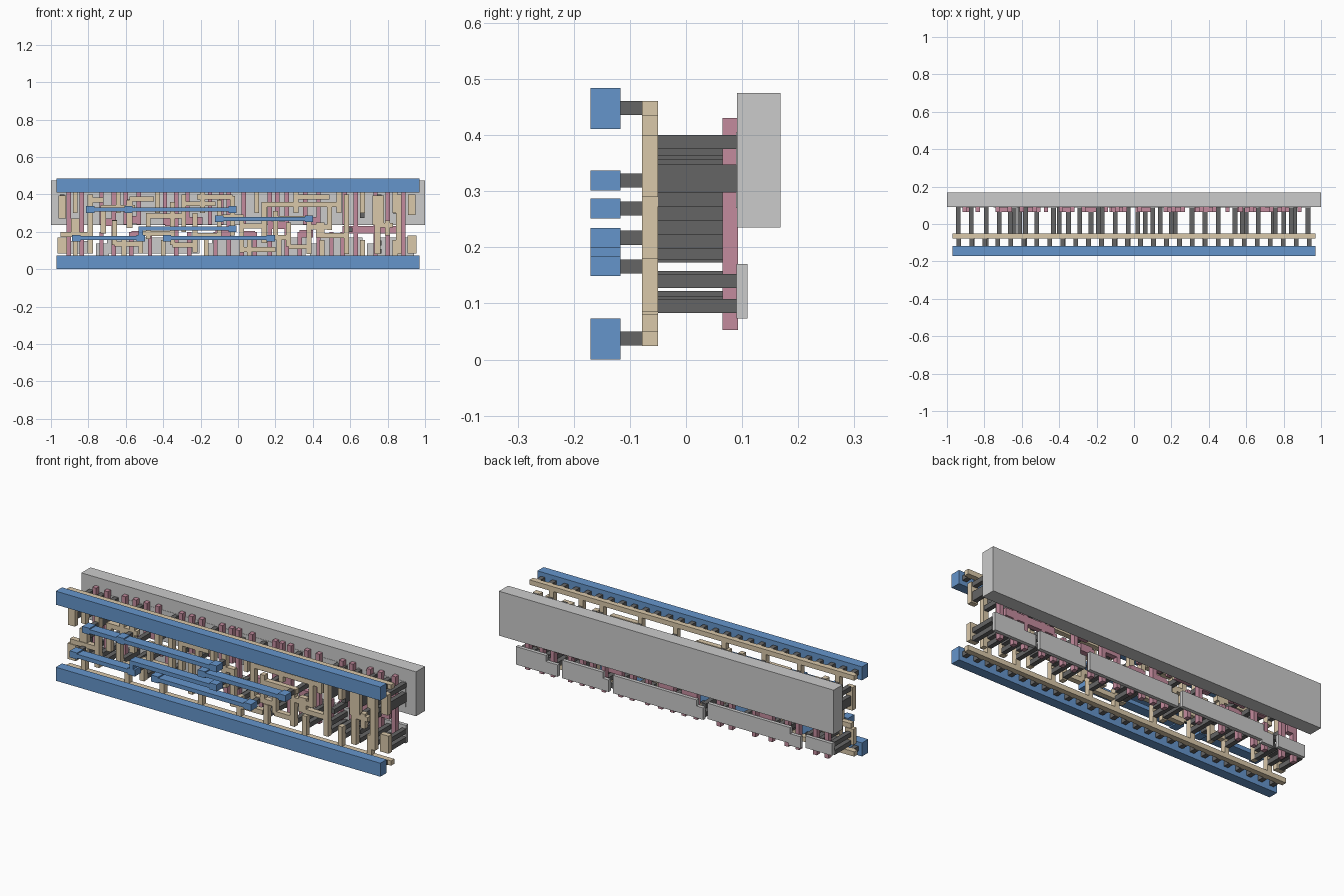
import bpy, bmesh


def material(name, rgb):
    m = bpy.data.materials.new(name)
    m.diffuse_color = (*rgb, 1)
    return m


BLUE = material("blue_metal", (0.13, 0.30, 0.60))
TAN = material("tan_strap", (0.70, 0.58, 0.40))
PINK = material("pink_gate", (0.55, 0.26, 0.34))
DARK = material("dark_plug", (0.13, 0.13, 0.13))


def layer(name, rects, y0, y1, mat=None):
    """Extrude flat x/z rectangles (x0, x1, z0, z1) between two depths."""
    bm = bmesh.new()
    for x0, x1, z0, z1 in rects:
        v = bmesh.ops.create_cube(bm, size=1)["verts"]
        bmesh.ops.scale(bm, vec=(x1 - x0, y1 - y0, z1 - z0), verts=v)
        bmesh.ops.translate(bm, vec=((x0 + x1) / 2, (y0 + y1) / 2, (z0 + z1) / 2), verts=v)
    me = bpy.data.meshes.new(name)
    bm.to_mesh(me)
    bm.free()
    ob = bpy.data.objects.new(name, me)
    bpy.context.collection.objects.link(ob)
    if mat:
        me.materials.append(mat)
    return ob


def vert(x, z0, z1, w=0.026):
    return (x - w / 2, x + w / 2, z0, z1)


def horiz(x0, x1, z, w=0.026):
    return (x0, x1, z - w / 2, z + w / 2)


def sq(x, z, w=0.025):
    return (x - w / 2, x + w / 2, z - w / 2, z + w / 2)


# Back slab and lower islands with stepped undersides
layer("back_slab", [(-1, 1, 0.235, 0.475)], 0.091, 0.168)
layer("lower_islands", [
    (0.76, 0.94, 0.073, 0.17), (0.69, 0.77, 0.073, 0.137),
    (0.42, 0.665, 0.073, 0.17), (0.385, 0.43, 0.073, 0.137),
    (-0.14, 0.36, 0.073, 0.17), (-0.18, -0.13, 0.073, 0.137),
    (-0.70, -0.205, 0.085, 0.17), (-0.76, -0.69, 0.073, 0.137),
    (-0.95, -0.79, 0.085, 0.15)], 0.09, 0.11)
layer("upper_islands", [
    (-0.95, -0.79, 0.295, 0.40), (-0.75, -0.20, 0.32, 0.405),
    (-0.17, 0.36, 0.28, 0.405), (0.40, 0.665, 0.27, 0.405),
    (0.70, 0.94, 0.27, 0.405)], 0.0895, 0.11)

# Pink gates: full height, upper only, lower only, and cross links
full = [-0.905, -0.835, -0.665, -0.33, -0.05, 0.17, 0.26, 0.43, 0.63, 0.735, 0.80, 0.885]
upper = [-0.73, -0.60, -0.53, -0.39, -0.27, -0.15, -0.09, 0.03, 0.21, 0.36, 0.57]
lower = [-0.73, -0.57, -0.47, -0.26, -0.12, 0.02, 0.09, 0.33, 0.50, 0.56]
gates = [vert(x, 0.053, 0.43, 0.023) for x in full]
gates += [vert(x, 0.24, 0.43, 0.023) for x in upper]
gates += [vert(x, 0.053, 0.20, 0.023) for x in lower]
gates += [horiz(a, b, z, 0.04) for a, b, z in [
    (0.56, 0.86, 0.21), (-0.905, -0.86, 0.22), (-0.73, -0.665, 0.25), (-0.60, -0.53, 0.265),
    (-0.57, -0.50, 0.185), (-0.39, -0.33, 0.25), (-0.27, -0.19, 0.26), (-0.12, -0.05, 0.19),
    (0.02, 0.09, 0.185), (0.17, 0.26, 0.235), (0.33, 0.40, 0.19), (0.36, 0.43, 0.26)]]
layer("gates", gates, 0.065, 0.0925, PINK)

# Tan straps: two rails, drops from the rails, and routing between them
straps = [horiz(-0.97, 0.97, 0.0375), horiz(-0.97, 0.97, 0.448)]
straps += [vert(x, 0.30, 0.44) for x in
           (-0.87, -0.64, -0.43, -0.19, 0.10, 0.31, 0.54, 0.665, 0.84)]
straps += [vert(x, 0.04, 0.155) for x in
           (-0.87, -0.61, -0.40, -0.17, 0.06, 0.22, 0.45, 0.665, 0.84)]
straps += [vert(x, a, b, w) for x, a, b, w in [
    (-0.94, 0.27, 0.395, 0.04), (-0.94, 0.085, 0.17, 0.05), (-0.87, 0.20, 0.27, 0.045),
    (-0.79, 0.085, 0.40, 0.028), (-0.72, 0.19, 0.34, 0.03), (-0.66, 0.13, 0.26, 0.026),
    (-0.58, 0.22, 0.37, 0.03), (-0.52, 0.085, 0.20, 0.026), (-0.48, 0.16, 0.30, 0.026),
    (-0.35, 0.13, 0.36, 0.026), (-0.29, 0.20, 0.40, 0.026), (-0.23, 0.09, 0.30, 0.026),
    (-0.10, 0.17, 0.37, 0.026), (-0.03, 0.18, 0.39, 0.028), (0.02, 0.09, 0.29, 0.026),
    (0.14, 0.14, 0.36, 0.028), (0.20, 0.17, 0.31, 0.026), (0.27, 0.12, 0.25, 0.026),
    (0.38, 0.08, 0.28, 0.026), (0.44, 0.17, 0.25, 0.045), (0.49, 0.21, 0.35, 0.026),
    (0.58, 0.08, 0.40, 0.028), (0.75, 0.235, 0.395, 0.06), (0.745, 0.08, 0.25, 0.032),
    (0.80, 0.18, 0.26, 0.026), (0.86, 0.08, 0.40, 0.03), (0.93, 0.29, 0.40, 0.04),
    (0.93, 0.085, 0.18, 0.05)]]
straps += [horiz(*s) for s in [
    (-0.95, -0.80, 0.185), (-0.79, -0.72, 0.37), (-0.73, -0.55, 0.33), (-0.66, -0.52, 0.135),
    (-0.58, -0.45, 0.375), (-0.52, -0.35, 0.19), (-0.48, -0.30, 0.285), (-0.35, -0.23, 0.13),
    (-0.30, -0.12, 0.35), (-0.23, -0.10, 0.18), (-0.10, 0.03, 0.28), (0.02, 0.20, 0.105),
    (0.13, 0.54, 0.345), (0.14, 0.28, 0.17), (0.20, 0.40, 0.27), (0.27, 0.39, 0.12),
    (0.38, 0.50, 0.225), (0.02, 0.14, 0.23), (0.44, 0.59, 0.18), (0.75, 0.83, 0.235),
    (0.30, 0.49, 0.385), (-0.22, -0.03, 0.385)]]
layer("straps", straps, -0.0785, -0.05, TAN)

# Long dark plugs joining straps to islands and gates
plugs = []
for x in (-0.94, -0.79, 0.58, 0.665, 0.755, 0.84, 0.93):
    plugs += [sq(x, z) for z in (0.095, 0.14, 0.31, 0.335, 0.388)]
for x in (-0.87, -0.64, -0.43, -0.19, 0.10, 0.31, 0.54):
    plugs += [sq(x, z) for z in (0.335, 0.388)]
for x in (-0.87, -0.61, -0.40, -0.17, 0.06, 0.22, 0.45):
    plugs += [sq(x, z) for z in (0.095, 0.14)]
for x in (0.58, 0.665, 0.755, 0.86):
    plugs.append(sq(x, 0.285))
plugs += [sq(x, z) for x, z in [
    (-0.58, 0.36), (-0.29, 0.385), (-0.03, 0.375), (0.14, 0.345), (0.38, 0.10), (-0.52, 0.10),
    (-0.23, 0.11), (0.02, 0.11), (-0.66, 0.145)]]
layer("diffusion_plugs", plugs, -0.05, 0.091, DARK)
layer("gate_plugs", [sq(x, z) for x, z in [
    (-0.87, 0.22), (-0.72, 0.25), (-0.66, 0.25), (-0.58, 0.265), (-0.52, 0.185), (-0.35, 0.25),
    (-0.23, 0.26), (-0.10, 0.19), (0.02, 0.185), (0.20, 0.235), (0.38, 0.19), (0.38, 0.26),
    (0.60, 0.21), (0.745, 0.21), (0.80, 0.21)]], -0.05, 0.066, DARK)

# Short dark posts under the rails and the inner bars
pads = [(-0.79, 0.319), (-0.585, 0.319), (-0.03, 0.319),
        (-0.10, 0.269), (0.38, 0.269), (-0.03, 0.217),
        (-0.865, 0.166), (-0.52, 0.166), (-0.38, 0.166), (0.175, 0.166)]
posts = [sq((i - 13.5) * 0.0694, z) for i in range(28) for z in (0.0375, 0.448)]
layer("posts", posts + [sq(*p) for p in pads], -0.117, -0.078, DARK)

# Blue front rails
layer("bottom_rail", [(-0.97, 0.97, 0, 0.073)], -0.17, -0.117, BLUE)
layer("top_rail", [(-0.97, 0.97, 0.411, 0.484)], -0.17, -0.117, BLUE)

# Blue inner bars with square-ended pads and one dog-leg
bars = [horiz(-0.81, -0.02, 0.319, 0.022), horiz(-0.12, 0.40, 0.269, 0.022),
        horiz(-0.53, -0.02, 0.217, 0.022), horiz(-0.88, -0.51, 0.166, 0.022),
        horiz(-0.40, 0.19, 0.166, 0.022), vert(-0.52, 0.155, 0.228, 0.022)]
bars += [(x - 0.022, x + 0.022, z - 0.0175, z + 0.0175) for x, z in pads]
layer("inner_bars", bars, -0.17, -0.117, BLUE)
